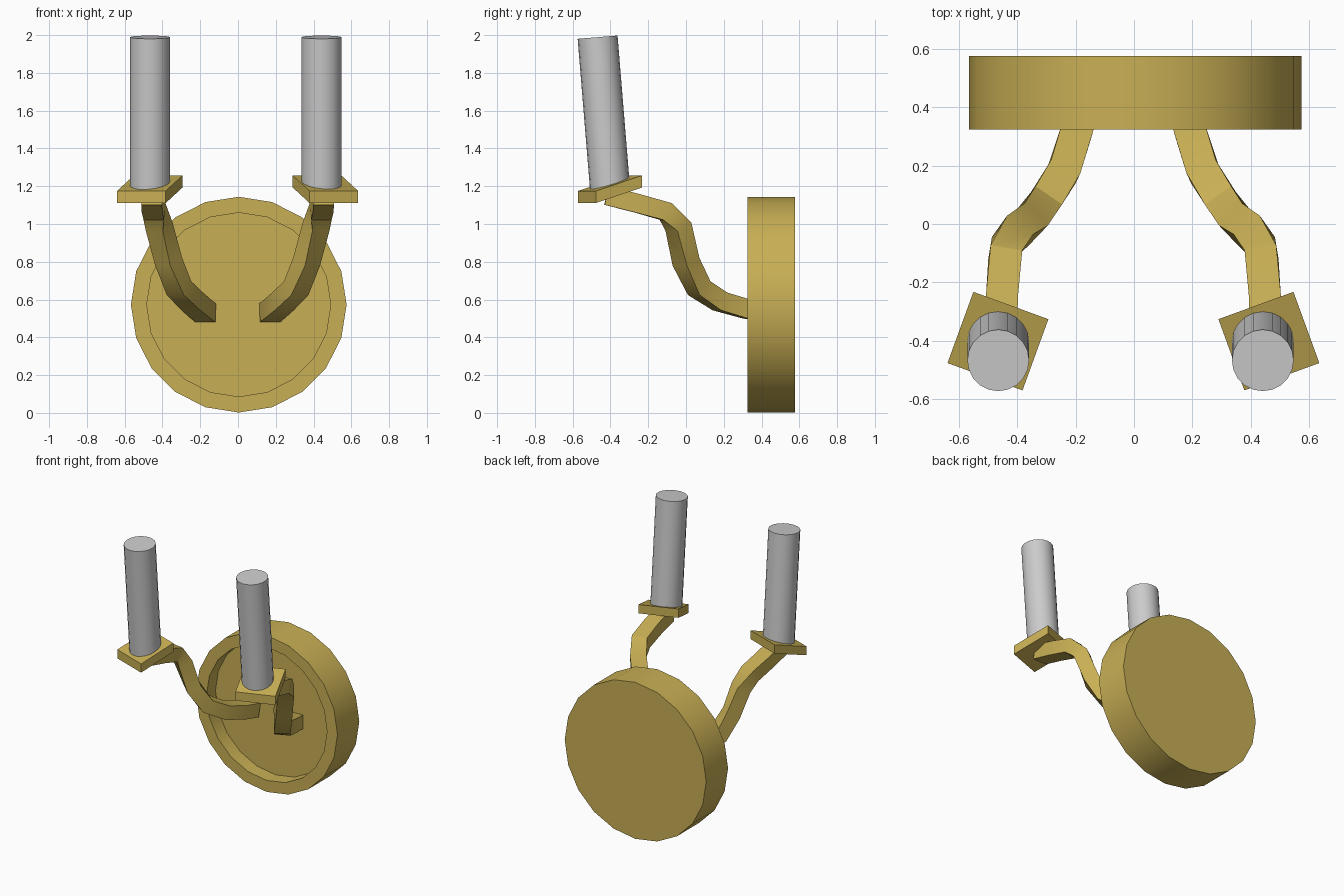
import bpy, bmesh, math
from mathutils import Vector, Matrix

if "Cube" in bpy.data.objects:
    bpy.data.objects.remove(bpy.data.objects["Cube"])

brass = bpy.data.materials.new("brass")
brass.diffuse_color = (0.58, 0.43, 0.09, 1)
brass.use_nodes = True
brass.node_tree.nodes["Principled BSDF"].inputs["Base Color"].default_value = brass.diffuse_color


def make_object(name, rings, material=None):
    """Skin matching vertex rings into a closed, capped solid."""
    bm = bmesh.new()
    loops = [[bm.verts.new(p) for p in ring] for ring in rings]
    n = len(loops[0])
    for a, b in zip(loops, loops[1:]):
        for i in range(n):
            j = (i + 1) % n
            bm.faces.new((a[i], a[j], b[j], b[i]))
    bm.faces.new(loops[0])
    bm.faces.new(loops[-1])
    bmesh.ops.recalc_face_normals(bm, faces=bm.faces[:])
    mesh = bpy.data.meshes.new(name)
    bm.to_mesh(mesh)
    bm.free()
    obj = bpy.data.objects.new(name, mesh)
    bpy.context.collection.objects.link(obj)
    if material:
        mesh.materials.append(material)
    bpy.ops.object.select_all(action='DESELECT')
    obj.select_set(True)
    bpy.context.view_layer.objects.active = obj
    bpy.ops.object.shade_smooth_by_angle(angle=math.radians(30))
    return obj


def circle(r, n):
    return [(r * math.cos(2 * math.pi * i / n), r * math.sin(2 * math.pi * i / n))
            for i in range(n)]


# Round wall plate with a recessed front
profile = [(0.571, 0.577), (0.571, 0.325), (0.487, 0.325), (0.487, 0.43)]
make_object("wall_plate",
            [[(0.004 + a, y, 0.573 + b) for a, b in circle(r, 20)] for r, y in profile],
            brass)

# Path of one arm, from the plate recess to beneath the tray
path = [Vector(p) for p in (
    (0.17, 0.43, 0.53), (0.195, 0.32, 0.55), (0.24, 0.18, 0.59), (0.31, 0.07, 0.66),
    (0.365, 0.0, 0.80), (0.415, -0.04, 0.985), (0.44, -0.106, 1.066),
    (0.452, -0.26, 1.11), (0.455, -0.42, 1.15))]


def arm_rings(sx):
    rings = []
    for i, p in enumerate(path):
        t = (path[min(i + 1, len(path) - 1)] - path[max(i - 1, 0)]).normalized()
        side = t.cross(Vector((0, 0, 1))).normalized()
        up = side.cross(t)
        ring = [p + side * a + up * b for a, b in
                ((-.055, -.05), (.055, -.05), (.055, .05), (-.055, .05))]
        rings.append([(sx * v.x - 0.002, v.y, v.z) for v in ring])
    return rings


def tray_rings(sx):
    """Turned square slab, sheared so that it rises towards the back."""
    turn = Matrix.Rotation(math.radians(20), 3, 'Z')
    rings = []
    for z in (1.152, 1.216):
        ring = []
        for a, b in ((-1, -1), (1, -1), (1, 1), (-1, 1)):
            v = turn @ Vector((a * 0.137, b * 0.13, 0))
            ring.append((sx * (0.465 + v.x) - 0.002, -0.402 + v.y, z + b * 0.041))
        rings.append(ring)
    return rings


for side, sx, cx in (("left", -1, -0.466), ("right", 1, 0.442)):
    make_object("arm_" + side, arm_rings(sx), brass)
    make_object("tray_" + side, tray_rings(sx), brass)
    # Candle leaning slightly forward
    base, top = Vector((cx, -0.402, 1.185)), Vector((cx, -0.468, 1.989))
    rot = (top - base).to_track_quat('Z', 'Y')
    make_object("candle_" + side,
                [[c + rot @ Vector((a, b, 0)) for a, b in circle(0.106, 20)]
                 for c in (base, top)])
